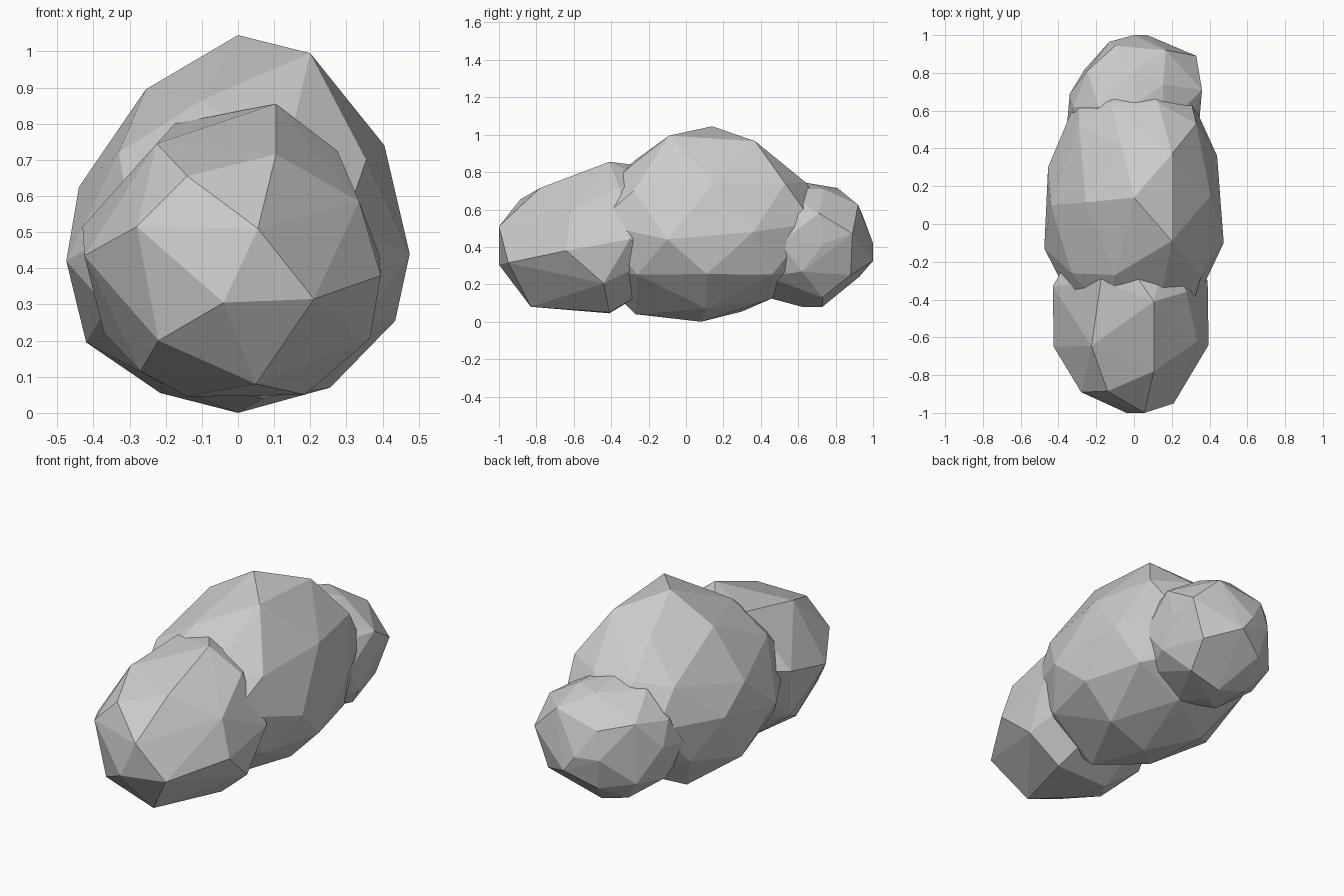
import bpy, bmesh
from mathutils import Vector


def hull_object(name, points):
    """Flat-shaded faceted lump wrapped around a set of points."""
    bm = bmesh.new()
    for p in points:
        bm.verts.new(p)
    bmesh.ops.convex_hull(bm, input=bm.verts[:])
    loose = [v for v in bm.verts if not v.link_faces]
    bmesh.ops.delete(bm, geom=loose, context='VERTS')
    bmesh.ops.recalc_face_normals(bm, faces=bm.faces[:])
    me = bpy.data.meshes.new(name)
    bm.to_mesh(me)
    bm.free()
    ob = bpy.data.objects.new(name, me)
    bpy.context.collection.objects.link(ob)
    return ob


def lump_points(centre, radii, nudges):
    """Low-poly ellipsoid; the vertex nearest to each nudge moves onto it."""
    bm = bmesh.new()
    bmesh.ops.create_icosphere(bm, subdivisions=2, radius=1)
    c = Vector(centre)
    pts = [c + Vector((-v.co.x * radii[0], -v.co.y * radii[1], v.co.z * radii[2]))
           for v in bm.verts]
    bm.free()
    free = set(range(len(pts)))
    for n in map(Vector, nudges):
        i = min(free, key=lambda k: (pts[k] - n).length)
        pts[i] = n
        free.discard(i)
    return pts


# Large middle puff
hull_object("middle_puff", lump_points((0, .10, .525), (.5, .72, .52), [
    (0, .14, 1.045), (.2, -.09, .995), (.2, .37, .965), (-.255, .115, .895),
    (-.1, -.27, .865), (-.07, .42, .9), (.405, .15, .74), (-.44, .1, .625),
    (.475, -.1, .44), (.44, .36, .48), (-.475, -.13, .42), (-.455, .3, .5),
    (.435, .11, .255), (-.42, .1, .195), (.255, .11, .07), (0, .08, 0),
    (-.215, .3, .055), (.07, -.27, .04), (.07, .45, .12),
    (-.33, -.26, .72), (-.29, .52, .71), (.33, .53, .74),
    (.13, -.46, .70), (.355, -.28, .70), (-.13, -.5, .66),
    (-.12, .64, .745), (.13, .64, .745)]))

# Front puff: visible corners, with the buried end mirrored through its centre
front = [Vector(p) for p in (
    (.055, -1, .51), (-.04, -1, .305), (-.28, -.89, .515), (-.14, -.885, .655),
    (.105, -.78, .715), (.21, -.95, .315), (.335, -.62, .585),
    (-.225, -.645, .745), (.105, -.41, .855), (-.175, -.3, .80),
    (-.43, -.33, .515), (-.425, -.65, .435), (.395, -.64, .38),
    (.39, -.3, .44), (.365, -.44, .205), (.05, -.83, .08), (-.22, -.87, .2),
    (-.14, -.41, .045), (.185, -.41, .05), (-.27, -.6, .115),
    (-.37, -.4, .22), (.275, -.36, .725))]
mid = Vector((-.02, -.48, .45))
hull_object("front_puff", front + [2 * mid - p for p in front if p.y < -.75])

# Small back puff
hull_object("back_puff", lump_points((0, .62, .42), (.36, .38, .34), [
    (0, .81, .715), (.17, .92, .625), (.07, 1.0, .325), (-.13, .965, .42),
    (.33, .89, .47), (.25, .88, .25), (.36, .71, .58), (.21, .73, .13),
    (-.34, .69, .45), (-.355, .525, .42), (.02, .73, .08), (0, .63, .745)]))
